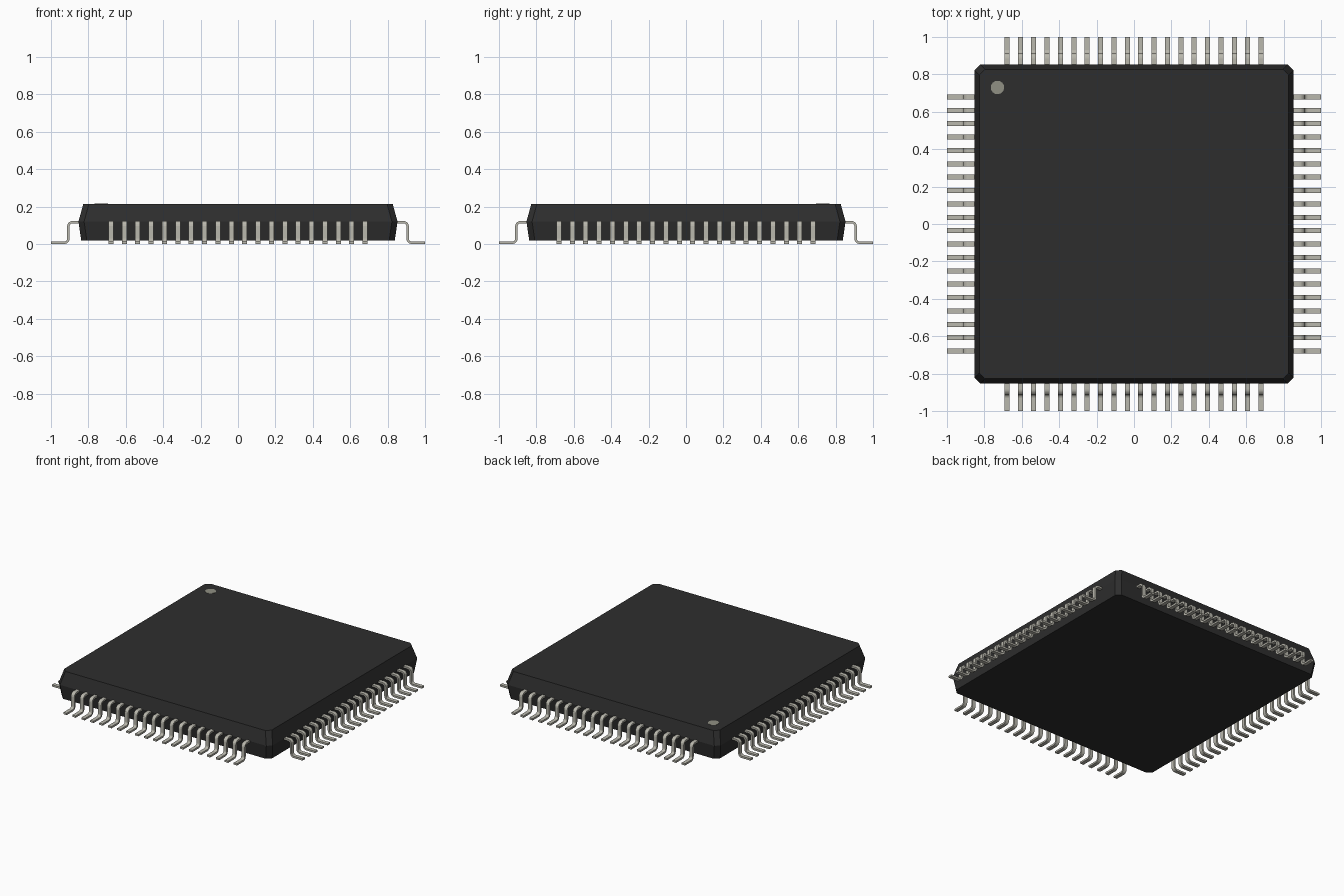
import bpy
import bmesh
from math import sin, cos, pi
from mathutils import Vector

cube = bpy.data.objects.get("Cube")
if cube:
    bpy.data.objects.remove(cube, do_unlink=True)


def material(name, rgb):
    mat = bpy.data.materials.new(name)
    mat.use_nodes = True
    mat.diffuse_color = (*rgb, 1)
    mat.node_tree.nodes["Principled BSDF"].inputs["Base Color"].default_value = (*rgb, 1)
    return mat


black = material("black plastic", (0.027, 0.027, 0.027))
metal = material("tinned metal", (0.49, 0.48, 0.42))
grey = material("marker grey", (0.28, 0.28, 0.23))


def mesh_from(bm, name, mat):
    bmesh.ops.recalc_face_normals(bm, faces=bm.faces)
    mesh = bpy.data.meshes.new(name)
    bm.to_mesh(mesh)
    bm.free()
    mesh.materials.append(mat)
    return mesh


def add_object(mesh, name):
    obj = bpy.data.objects.new(name, mesh)
    bpy.context.collection.objects.link(obj)
    return obj


# Package body: chamfered square rings, widest at the mould parting line
def chamfered_square(bm, half, z, cut=0.03):
    corners = []
    for sx, sy in ((1, 1), (-1, 1), (-1, -1), (1, -1)):
        pair = [(sx * half, sy * (half - cut), z), (sx * (half - cut), sy * half, z)]
        corners += pair if sx * sy > 0 else pair[::-1]
    return [bm.verts.new(c) for c in corners]


bm = bmesh.new()
rings = [chamfered_square(bm, h, z) for h, z in ((0.838, 0.018), (0.853, 0.12), (0.827, 0.214))]
for low, high in zip(rings, rings[1:]):
    for i in range(8):
        j = (i + 1) % 8
        bm.faces.new((low[i], low[j], high[j], high[i]))
bm.faces.new(rings[0])
bm.faces.new(rings[-1])
add_object(mesh_from(bm, "package_body", black), "package_body")

# Pin one marker on the top
bm = bmesh.new()
bmesh.ops.create_cone(bm, cap_ends=True, segments=24, radius1=0.036, radius2=0.036, depth=0.004)
marker = add_object(mesh_from(bm, "pin_one_marker", grey), "pin_one_marker")
marker.location = (-0.73, 0.73, 0.214)

# Gull-wing lead: an S-shaped strip with two rounded bends
THICK, WIDTH, BEND = 0.013, 0.027, 0.022
COUNT, PITCH = 20, 0.0715
RISER, FOOT, SHOULDER = 0.907, THICK / 2, 0.117


def lead_side(offset):
    """Side outline of the lead, shifted along its normal."""
    points = [(1.0, FOOT + offset)]
    for step in range(5):
        a = -pi / 2 - step * pi / 8
        r = BEND - offset
        points.append((RISER + BEND + r * cos(a), FOOT + BEND + r * sin(a)))
    for step in range(5):
        a = step * pi / 8
        r = BEND + offset
        points.append((RISER - BEND + r * cos(a), SHOULDER - BEND + r * sin(a)))
    points.append((0.83, SHOULDER + offset))
    return points


bm = bmesh.new()
outline = lead_side(THICK / 2) + lead_side(-THICK / 2)[::-1]
face = bm.faces.new([bm.verts.new((u, -WIDTH / 2, z)) for u, z in outline])
extruded = bmesh.ops.extrude_face_region(bm, geom=[face])
bmesh.ops.translate(bm, vec=Vector((0, WIDTH, 0)),
                    verts=[v for v in extruded["geom"] if isinstance(v, bmesh.types.BMVert)])
# Start at the end of the row
bmesh.ops.translate(bm, vec=Vector((0, -PITCH * (COUNT - 1) / 2, 0)), verts=bm.verts)
lead_mesh = mesh_from(bm, "lead", metal)

# One row of leads on each of the four sides
for k, side in enumerate(("left", "back", "right", "front")):
    row = add_object(lead_mesh, side + "_leads")
    row.rotation_euler.z = k * pi / 2
    array = row.modifiers.new("row", "ARRAY")
    array.count = COUNT
    array.use_relative_offset = False
    array.use_constant_offset = True
    array.constant_offset_displace = (0, PITCH, 0)
